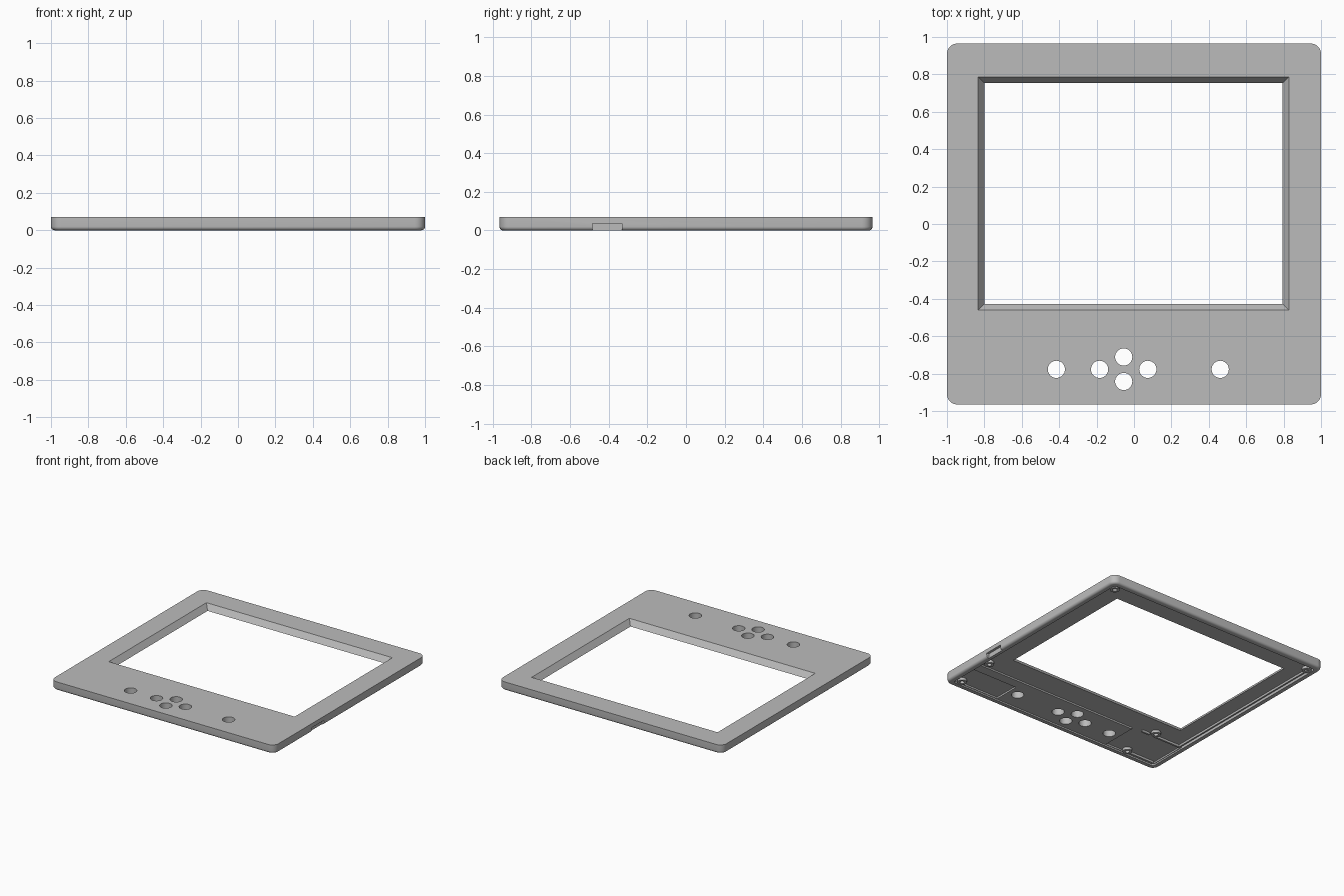
import bpy, bmesh, math
from mathutils import Vector

if "Cube" in bpy.data.objects:
    bpy.data.objects.remove(bpy.data.objects["Cube"])

grey = bpy.data.materials.new("light grey plastic")
grey.use_nodes = True
colour = (0.5, 0.5, 0.5, 1)
grey.diffuse_color = colour
grey.node_tree.nodes["Principled BSDF"].inputs["Base Color"].default_value = colour

TOP, FLOOR, PAD = 0.07, 0.025, 0.012


def rounded_rect(x0, x1, y0, y1, r, steps=6):
    """Counter-clockwise outline; radius 0 gives four plain corners."""
    if r == 0:
        return [(x1, y1), (x0, y1), (x0, y0), (x1, y0)]
    centres = [(x1 - r, y1 - r), (x0 + r, y1 - r), (x0 + r, y0 + r), (x1 - r, y0 + r)]
    return [(cx + r * math.cos(a), cy + r * math.sin(a))
            for q, (cx, cy) in enumerate(centres)
            for a in [math.pi / 2 * (q + i / steps) for i in range(steps + 1)]]


def circle(x, y, r, n=32):
    return [(x + r * math.cos(2 * math.pi * i / n), y + r * math.sin(2 * math.pi * i / n))
            for i in range(n)]


def loft(name, sections):
    """Closed solid through (outline, z) sections."""
    bm = bmesh.new()
    rings = [[bm.verts.new((x, y, z)) for x, y in pts] for pts, z in sections]
    for low, high in zip(rings, rings[1:]):
        for i in range(len(low)):
            j = (i + 1) % len(low)
            bm.faces.new((low[i], low[j], high[j], high[i]))
    bm.faces.new(rings[0][::-1])
    bm.faces.new(rings[-1])
    mesh = bpy.data.meshes.new(name)
    bm.to_mesh(mesh)
    bm.free()
    ob = bpy.data.objects.new(name, mesh)
    bpy.context.collection.objects.link(ob)
    mesh.materials.append(grey)
    return ob


def activate(ob):
    bpy.ops.object.select_all(action='DESELECT')
    bpy.context.view_layer.objects.active = ob
    ob.select_set(True)


def cut(target, sections):
    cutter = loft("cutter", sections)
    cutter.hide_render = True
    mod = target.modifiers.new("cut", 'BOOLEAN')
    mod.operation, mod.solver, mod.object = 'DIFFERENCE', 'EXACT', cutter
    activate(target)
    bpy.ops.object.modifier_apply(modifier=mod.name)
    bpy.data.objects.remove(cutter)


def smooth(ob):
    activate(ob)
    bpy.ops.object.shade_smooth_by_angle(angle=math.radians(35))


# Outer shell: rounded corners and a rolled lower edge
roll = 0.02
sections = []
for i in range(6):
    a = math.pi / 2 * i / 5
    inset = roll * (1 - math.sin(a))
    sections.append((rounded_rect(-1 + inset, 1 - inset, -0.965 + inset, 0.965 - inset,
                                  0.055 - inset), roll * (1 - math.cos(a))))
sections.append((rounded_rect(-1, 1, -0.965, 0.965, 0.055), TOP))
faceplate = loft("faceplate", sections)

# Underside: display bay, shallow button bay, and two deeper pockets
for x0, x1, y0, y1, r, depth in [
        (-0.955, 0.955, -0.62, 0.92, 0.02, FLOOR),
        (-0.955, 0.955, -0.92, -0.6, 0.02, PAD),
        (0.54, 0.95, -0.915, -0.7, 0, FLOOR),
        (-0.95, -0.5, -0.915, -0.61, 0, FLOOR)]:
    outline = rounded_rect(x0, x1, y0, y1, r)
    cut(faceplate, [(outline, -0.02), (outline, depth)])

# Bevelled display window, widening towards the top
def window(inset):
    return rounded_rect(-0.833 + inset, 0.828 - inset, -0.46 + inset, 0.787 - inset, 0)

cut(faceplate, [(window(0.033), -0.02), (window(0.033), FLOOR), (window(0), TOP),
                (window(0), TOP + 0.02)])

# Direction cluster and two single button holes
for x, y in [(-0.415, -0.777), (-0.184, -0.777), (0.074, -0.777),
             (-0.055, -0.711), (-0.055, -0.842), (0.461, -0.777)]:
    hole = circle(x, y, 0.046)
    cut(faceplate, [(hole, -0.02), (hole, TOP + 0.02)])

# Card notch in the left edge
notch = rounded_rect(0.98, 1.02, -0.485, -0.33, 0)
cut(faceplate, [(notch, -0.02), (notch, 0.037)])
smooth(faceplate)

# Screw bosses with blind holes
for i, (x, y) in enumerate([(0.912, 0.868), (-0.922, 0.868), (0.9, -0.885),
                            (0.912, -0.56), (-0.68, -0.885), (-0.68, -0.56)]):
    boss = loft(f"screw_boss_{i + 1}", [(circle(x, y, 0.035, 24), 0.004),
                                        (circle(x, y, 0.035, 24), FLOOR + 0.01)])
    bore = circle(x, y, 0.017, 16)
    cut(boss, [(bore, -0.02), (bore, FLOOR)])
    smooth(boss)

# Low locating ribs in the right front pocket
for name, box in [("rib_boss_side", (-0.95, -0.7, -0.608, -0.593)),
                  ("rib_inner", (-0.65, -0.58, -0.608, -0.593)),
                  ("rib_right", (-0.94, -0.928, -0.6, 0.9)),
                  ("rib_front", (-0.94, -0.7, -0.908, -0.896))]:
    outline = rounded_rect(*box, 0)
    loft(name, [(outline, 0.008), (outline, FLOOR + 0.01)])
